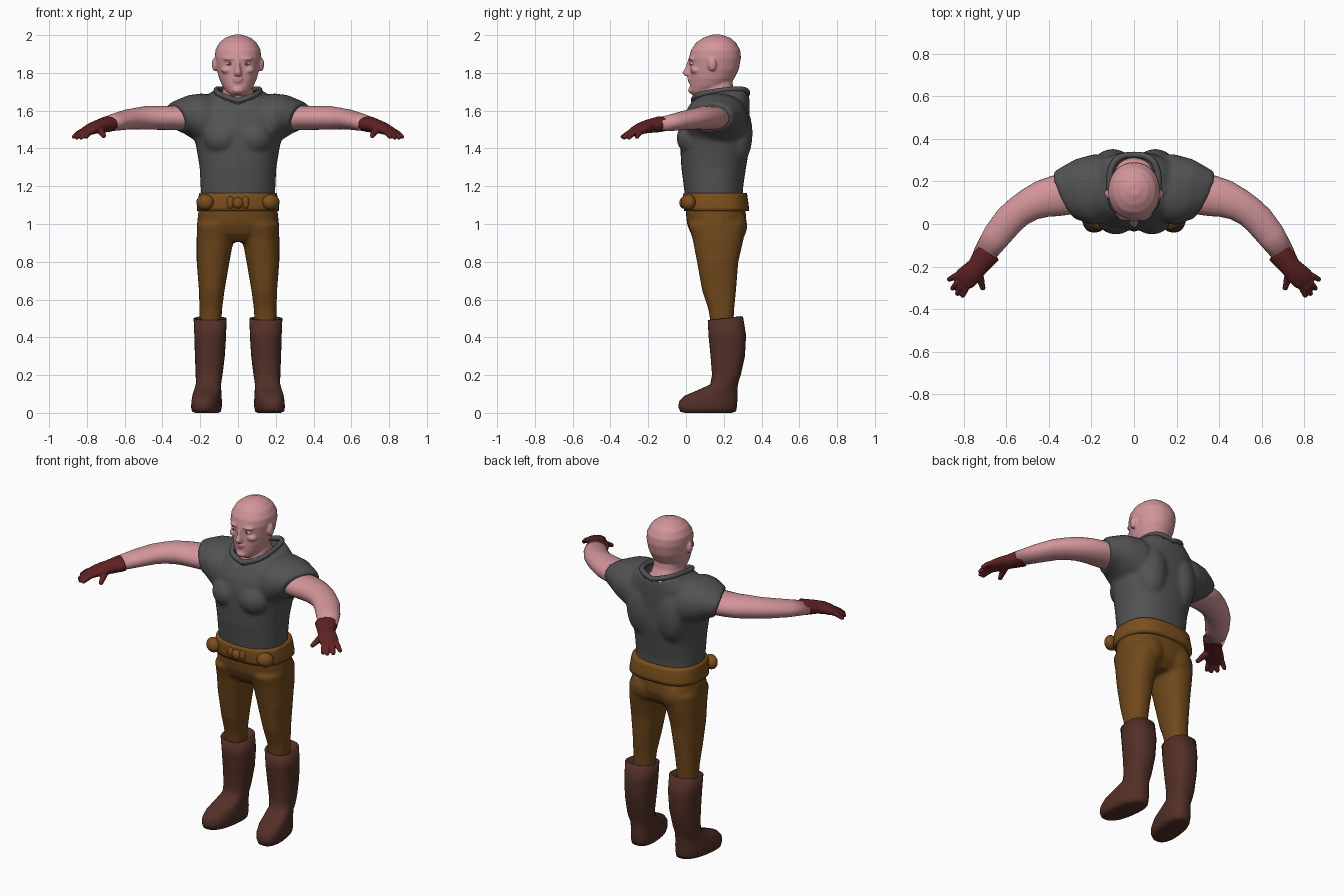
import bpy, bmesh, math
from mathutils import Vector, Matrix

def mat(name, r, g, b):
    m = bpy.data.materials.new(name)
    m.diffuse_color = (r, g, b, 1)
    return m

SKIN = mat("skin pink", 0.64, 0.30, 0.32)
SHIRT = mat("shirt grey", 0.085, 0.085, 0.085)
PANTS = mat("trouser brown", 0.16, 0.065, 0.011)
BELT = mat("belt tan", 0.20, 0.078, 0.012)
BOOT = mat("boot brown", 0.085, 0.029, 0.020)
GLOVE = mat("glove red", 0.115, 0.016, 0.017)
WHITE = mat("eye white", 0.65, 0.50, 0.48)
DARK = mat("iris dark", 0.05, 0.03, 0.03)
N = 40

def sp(v, p):
    return math.copysign(abs(v) ** (2 / p), v)

# horizontal ring: front/back height, front/back y, half width
def hring(zf, zb, yf, yb, rx, cx=0, bump=0, p=2.3, skew=0):
    out = []
    for i in range(N):
        a = 2 * math.pi * i / N
        c, t = sp(math.cos(a), p), sp(math.sin(a), p)
        out.append(Vector((cx + rx * c - skew * t, (yf + yb) / 2 + (yb - yf) / 2 * t,
                           zf + (zb - zf) * (t + 1) / 2 + bump * abs(c))))
    return out

# ring across x for sleeves, pulled in at the front by slant
def xring(x, z0, z1, yf, yb, slant=0, p=2.2):
    out = []
    for i in range(N):
        a = 2 * math.pi * i / N
        c, s = sp(math.cos(a), p), sp(math.sin(a), p)
        out.append(Vector((x + slant * (c + 0.5 * s), (yf + yb) / 2 + (yb - yf) / 2 * c,
                           (z0 + z1) / 2 + (z1 - z0) / 2 * s)))
    return out

def loft(bm, rings):
    vs = [[bm.verts.new(p) for p in r] for r in rings]
    n = len(vs[0])
    for a, b in zip(vs, vs[1:]):
        for i in range(n):
            bm.faces.new((a[i], a[(i + 1) % n], b[(i + 1) % n], b[i]))
    bm.faces.new(vs[0])
    bm.faces.new(vs[-1][::-1])

# tube through (x, y, z, half width, half height)
def tube(bm, pts, n=20):
    P = [Vector(p[:3]) for p in pts]
    rings = []
    for i, p in enumerate(pts):
        t = (P[min(i + 1, len(P) - 1)] - P[max(i - 1, 0)]).normalized()
        side = t.cross(Vector((0, 0, 1))).normalized()
        up = side.cross(t)
        rings.append([P[i] + side * p[3] * math.cos(k * 2 * math.pi / n)
                      + up * p[4] * math.sin(k * 2 * math.pi / n) for k in range(n)])
    loft(bm, rings)

def ball(bm, c, r, rot=0):
    M = Matrix.Translation(c) @ Matrix.Rotation(rot, 4, 'Z') @ Matrix.Diagonal((*r, 1))
    bmesh.ops.create_uvsphere(bm, u_segments=20, v_segments=12, radius=1, matrix=M)

def finish(bm, name, m, mirror=True, voxel=0, smooth=0):
    bmesh.ops.recalc_face_normals(bm, faces=bm.faces)
    me = bpy.data.meshes.new(name)
    bm.to_mesh(me)
    bm.free()
    me.materials.append(m)
    for f in me.polygons:
        f.use_smooth = True
    ob = bpy.data.objects.new(name, me)
    bpy.context.collection.objects.link(ob)
    if mirror:
        mod = ob.modifiers.new("mirror", 'MIRROR')
        mod.use_mirror_merge = False
    if voxel:
        mod = ob.modifiers.new("blend", 'REMESH')
        mod.mode, mod.voxel_size, mod.use_smooth_shade = 'VOXEL', voxel, True
    if smooth:
        mod = ob.modifiers.new("soften", 'SMOOTH')
        mod.factor, mod.iterations = 0.5, smooth
    return ob

# shirt: torso, chest, shoulder blades and sleeves blended together
bm = bmesh.new()
for s in (1, -1):
    ball(bm, (0.085 * s, 0.045, 1.455), (0.10, 0.095, 0.095))
    ball(bm, (0.10 * s, 0.27, 1.48), (0.095, 0.083, 0.17))
loft(bm, [hring(z, z, f, b, r) for z, f, b, r in (
    (1.10, 0.0, 0.30, 0.192), (1.2, -0.012, 0.303, 0.198), (1.3, -0.025, 0.318, 0.203),
    (1.4, -0.03, 0.335, 0.22), (1.5, -0.03, 0.335, 0.24), (1.57, -0.012, 0.337, 0.25))]
    + [hring(1.61, 1.64, 0.01, 0.338, 0.215, bump=0.02),
       hring(1.635, 1.675, 0.03, 0.335, 0.15, bump=0.035, p=2.6),
       hring(1.645, 1.685, 0.04, 0.33, 0.12, bump=0.04, p=2.8),
       hring(1.59, 1.60, 0.055, 0.315, 0.10, p=2.8)])
for s in (1, -1):
    loft(bm, [[Vector((v.x * s, v.y, v.z)) for v in xring(*r)] for r in (
        (0.12, 1.40, 1.675, 0.01, 0.325), (0.19, 1.42, 1.692, -0.005, 0.328),
        (0.25, 1.45, 1.682, 0.005, 0.305, 0.025), (0.30, 1.48, 1.655, 0.018, 0.265, 0.045),
        (0.325, 1.487, 1.64, 0.022, 0.245, 0.05))])
finish(bm, "shirt", SHIRT, False, 0.011, 5)

# rolled collar
cu = bpy.data.curves.new("collar", 'CURVE')
cu.dimensions, cu.bevel_depth, cu.bevel_resolution = '3D', 0.015, 3
sl = cu.splines.new('POLY')
sl.points.add(N - 1)
for q, v in zip(sl.points, hring(1.652, 1.69, 0.04, 0.325, 0.115, bump=0.035, p=2.8)):
    q.co = (*v, 1)
sl.use_cyclic_u = True
cu.materials.append(SHIRT)
bpy.context.collection.objects.link(bpy.data.objects.new("collar", cu))

# head, neck, nose, brows, lips and ears
bm = bmesh.new()
loft(bm, [hring(z, z, f, b, r, p=2.1) for z, f, b, r in (
    (1.682, 0.035, 0.10, 0.035), (1.70, 0.022, 0.17, 0.06), (1.73, 0.02, 0.225, 0.082),
    (1.77, 0.02, 0.255, 0.10), (1.82, 0.02, 0.28, 0.113), (1.88, 0.016, 0.291, 0.122),
    (1.92, 0.026, 0.287, 0.120), (1.96, 0.053, 0.265, 0.099), (1.985, 0.09, 0.235, 0.068),
    (2.002, 0.135, 0.19, 0.025))])
loft(bm, [hring(z, z, f, b, r) for z, f, b, r in (
    (1.58, 0.05, 0.315, 0.11), (1.64, 0.055, 0.305, 0.108), (1.68, 0.068, 0.27, 0.088),
    (1.72, 0.08, 0.25, 0.079), (1.80, 0.09, 0.24, 0.075))])
loft(bm, [hring(z, z, f, 0.06, r) for z, f, r in (
    (1.875, 0.012, 0.011), (1.83, -0.003, 0.013), (1.80, -0.018, 0.02), (1.784, -0.008, 0.02))])
ball(bm, (0, 0.022, 1.769), (0.028, 0.015, 0.007))
ball(bm, (0, 0.024, 1.755), (0.024, 0.015, 0.007))
ball(bm, (0, 0.035, 1.708), (0.032, 0.024, 0.02))
for s in (1, -1):
    ball(bm, (0.047 * s, 0.033, 1.875), (0.034, 0.018, 0.009), 0.3 * s)
    ball(bm, (0.06 * s, 0.05, 1.815), (0.03, 0.025, 0.02), 0.5 * s)
    ball(bm, (0.122 * s, 0.138, 1.845), (0.016, 0.023, 0.036), -0.3 * s)
finish(bm, "head", SKIN, False, 0.006, 2)

# eyes
bm = bmesh.new()
ball(bm, (0.045, 0.036, 1.85), (0.019, 0.016, 0.011))
finish(bm, "eyes", WHITE)
bm = bmesh.new()
ball(bm, (0.045, 0.026, 1.85), (0.007, 0.008, 0.007))
finish(bm, "irises", DARK)

# bare arms
bm = bmesh.new()
tube(bm, [(0.20, 0.14, 1.56, 0.09, 0.066), (0.30, 0.14, 1.562, 0.095, 0.066),
          (0.37, 0.132, 1.562, 0.096, 0.064), (0.43, 0.118, 1.562, 0.088, 0.063),
          (0.49, 0.092, 1.562, 0.078, 0.062), (0.54, 0.06, 1.558, 0.073, 0.057),
          (0.585, 0.02, 1.553, 0.072, 0.053), (0.645, -0.055, 1.54, 0.067, 0.046),
          (0.71, -0.15, 1.525, 0.052, 0.036)], 28)
finish(bm, "arms", SKIN)

# gloves: cuff and palm, four fingers, thumb
bm = bmesh.new()
tube(bm, [(0.685, -0.13, 1.53, 0.064, 0.042), (0.70, -0.15, 1.526, 0.06, 0.041),
          (0.735, -0.20, 1.517, 0.049, 0.036), (0.765, -0.232, 1.508, 0.054, 0.031),
          (0.795, -0.258, 1.494, 0.055, 0.025), (0.812, -0.272, 1.486, 0.045, 0.018)])
for bx, by, tx, ty, tz in ((0.775, -0.272, 0.805, -0.335, 1.462), (0.795, -0.27, 0.83, -0.327, 1.458),
                           (0.812, -0.256, 0.853, -0.302, 1.458), (0.822, -0.236, 0.868, -0.26, 1.462)):
    tube(bm, [(bx - 0.02, by + 0.02, 1.497, 0.016, 0.016), (bx, by, 1.492, 0.016, 0.016),
              ((bx + tx) / 2, (by + ty) / 2, 1.481, 0.015, 0.015), (tx, ty, tz, 0.012, 0.012)], 12)
    ball(bm, (tx, ty, tz), (0.012, 0.012, 0.012))
tube(bm, [(0.74, -0.215, 1.505, 0.025, 0.022), (0.722, -0.262, 1.487, 0.019, 0.017),
          (0.712, -0.298, 1.468, 0.013, 0.013)], 12)
ball(bm, (0.711, -0.30, 1.467), (0.013, 0.013, 0.013))
finish(bm, "gloves", GLOVE, True, 0.005, 2)

# trousers: hips and legs
bm = bmesh.new()
loft(bm, [hring(z, z, f, b, r) for z, f, b, r in (
    (1.12, 0.0, 0.305, 0.20), (1.05, 0.0, 0.318, 0.212), (1.0, 0.005, 0.32, 0.217),
    (0.95, 0.025, 0.305, 0.20), (0.905, 0.07, 0.26, 0.11))])
for s in (1, -1):
    ball(bm, (0.095 * s, 0.23, 0.99), (0.095, 0.095, 0.10))
    loft(bm, [hring(z, z, f, b, r, c * s) for z, f, b, r, c in (
        (1.0, 0.01, 0.315, 0.105, 0.112), (0.92, 0.035, 0.305, 0.098, 0.121),
        (0.80, 0.058, 0.277, 0.087, 0.132), (0.65, 0.085, 0.265, 0.068, 0.139),
        (0.55, 0.118, 0.255, 0.06, 0.144), (0.45, 0.135, 0.25, 0.056, 0.146))])
finish(bm, "trousers", PANTS, False, 0.011, 4)

# belt with hip pads
bm = bmesh.new()
loft(bm, [hring(z, z, f, b, r, p=2.7) for z, f, b, r in (
    (1.068, 0.005, 0.315, 0.20), (1.07, -0.01, 0.333, 0.217), (1.09, -0.013, 0.333, 0.217),
    (1.15, -0.016, 0.325, 0.208), (1.163, -0.013, 0.322, 0.205), (1.165, 0.0, 0.31, 0.193))])
for s in (1, -1):
    ball(bm, (0.175 * s, 0.012, 1.115), (0.048, 0.036, 0.042), 0.5 * s)
    ball(bm, (0.04 * s, -0.01, 1.115), (0.02, 0.016, 0.034))
finish(bm, "belt", BELT, False)

# belt knot
bm = bmesh.new()
ball(bm, (0, -0.015, 1.112), (0.028, 0.02, 0.03))
finish(bm, "buckle", BELT, False)

# boots
bm = bmesh.new()
loft(bm, [hring(zf, zb, f, b, r, c, 0, 2.4, k) for zf, zb, f, b, r, c, k in (
    (0.47, 0.49, 0.135, 0.28, 0.068, 0.148, 0), (0.492, 0.512, 0.125, 0.29, 0.078, 0.148, 0),
    (0.49, 0.51, 0.115, 0.302, 0.087, 0.148, 0), (0.40, 0.41, 0.12, 0.318, 0.084, 0.147, 0),
    (0.30, 0.30, 0.13, 0.312, 0.079, 0.149, 0), (0.20, 0.20, 0.138, 0.29, 0.071, 0.153, 0),
    (0.15, 0.165, 0.128, 0.278, 0.067, 0.156, 0.003), (0.115, 0.14, 0.05, 0.274, 0.069, 0.16, 0.012),
    (0.09, 0.11, -0.01, 0.272, 0.073, 0.164, 0.017), (0.06, 0.07, -0.037, 0.272, 0.076, 0.166, 0.02),
    (0.03, 0.035, -0.04, 0.27, 0.077, 0.167, 0.02), (0.006, 0.008, -0.03, 0.265, 0.072, 0.167, 0.02),
    (0.0, 0.0, -0.005, 0.24, 0.055, 0.165, 0.018))])
finish(bm, "boots", BOOT)
